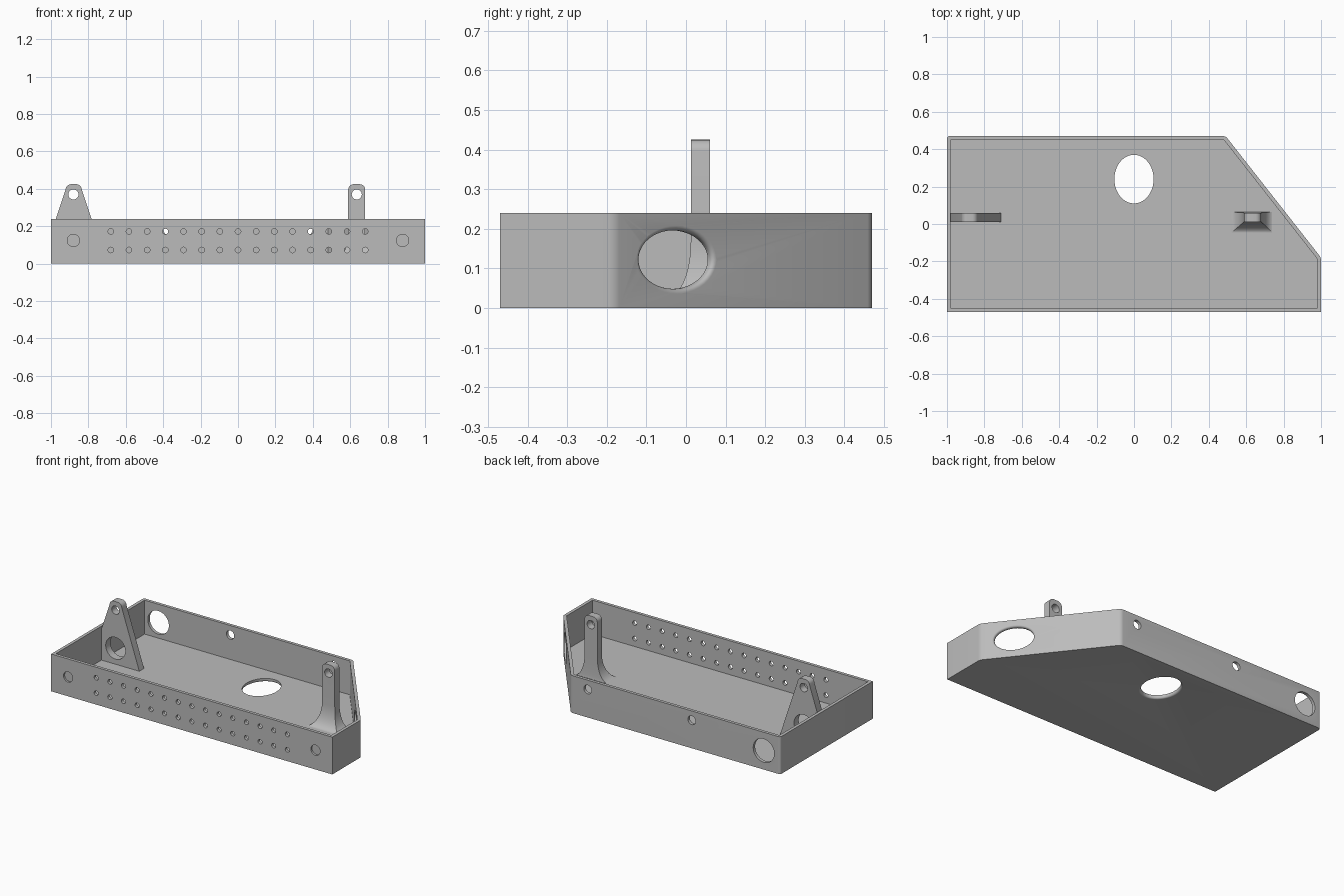
import bpy, bmesh, math
from mathutils import Vector

if "Cube" in bpy.data.objects:
    bpy.data.objects.remove(bpy.data.objects["Cube"])

HEIGHT, WALL, FLOOR = 0.24, 0.02, 0.022
TOP = 0.425

grey = bpy.data.materials.new("plain grey")
grey.use_nodes = True
grey.diffuse_color = (0.5, 0.5, 0.5, 1)
grey.node_tree.nodes["Principled BSDF"].inputs["Base Color"].default_value = (0.5, 0.5, 0.5, 1)


def make_object(name, bm):
    bmesh.ops.recalc_face_normals(bm, faces=bm.faces[:])
    mesh = bpy.data.meshes.new(name)
    bm.to_mesh(mesh)
    bm.free()
    mesh.materials.append(grey)
    obj = bpy.data.objects.new(name, mesh)
    bpy.context.collection.objects.link(obj)
    return obj


def loft(bm, rings):
    """Skin closed rings of equal point count and cap both ends."""
    rows = [[bm.verts.new(p) for p in ring] for ring in rings]
    n = len(rows[0])
    for a, b in zip(rows, rows[1:]):
        for i in range(n):
            j = (i + 1) % n
            bm.faces.new((a[i], a[j], b[j], b[i]))
    bm.faces.new(rows[0])
    bm.faces.new(rows[-1])


def add_hole(bm, centre, outward, ru, rv, depth, lip=0.0, sides=40):
    """Elliptic cutter starting at an outer surface, with an optional rounded lip."""
    w = Vector(outward).normalized()
    v = Vector((0, 1, 0)) if abs(w.z) > 0.9 else Vector((0, 0, 1))
    u = v.cross(w)
    steps = [(0.01, lip)]
    if lip:
        for k in range(7):
            t = math.radians(15 * k)
            steps.append((-lip * (1 - math.cos(t)), lip * (1 - math.sin(t))))
    steps.append((-depth, 0.0))
    angles = [math.tau * i / sides for i in range(sides)]
    loft(bm, [[Vector(centre) + w * d + u * (ru + g) * math.cos(a) + v * (rv + g) * math.sin(a)
               for a in angles] for d, g in steps])


def cut(obj, bm):
    """Subtract the cutter mesh from the object and bake the result."""
    cutter = make_object("hole_cutter", bm)
    cutter.hide_render = True
    mod = obj.modifiers.new("holes", 'BOOLEAN')
    mod.operation, mod.solver, mod.object = 'DIFFERENCE', 'EXACT', cutter
    graph = bpy.context.evaluated_depsgraph_get()
    baked = bpy.data.meshes.new_from_object(obj.evaluated_get(graph))
    obj.modifiers.clear()
    obj.data = baked
    bpy.data.objects.remove(cutter)


def slab(name, sections):
    """Upright lug from (z, x0, x1, y0, y1) sections, finished with a rounded top."""
    z, x0, x1, y0, y1 = sections[-1]
    r = TOP - z
    for k in range(1, 7):
        t = math.radians(15 * k)
        d = r * (1 - math.cos(t))
        sections.append((z + r * math.sin(t), x0 + d, x1 - d, y0, y1))
    bm = bmesh.new()
    loft(bm, [[(a, c, h), (b, c, h), (b, d, h), (a, d, h)] for h, a, b, c, d in sections])
    return make_object(name, bm)


# Open tray with one cut-off corner
outline = [(-1, -0.47), (1, -0.47), (1, -0.18), (0.49, 0.47), (-1, 0.47)]
bm = bmesh.new()
loft(bm, [[(x, y, z) for x, y in outline] for z in (0, HEIGHT)])
bmesh.ops.recalc_face_normals(bm, faces=bm.faces[:])
lid = [f for f in bm.faces if f.calc_center_median().z > HEIGHT - 0.001]
bmesh.ops.inset_region(bm, faces=lid, thickness=WALL, use_even_offset=True)
well = bmesh.ops.extrude_discrete_faces(bm, faces=lid)["faces"][0]
bmesh.ops.translate(bm, verts=well.verts[:], vec=(0, 0, FLOOR - HEIGHT))
corners = [e for e in bm.edges
           if abs(e.verts[0].co.z - e.verts[1].co.z) > HEIGHT - 0.001 and e.verts[0].co.y > -0.3]
bmesh.ops.bevel(bm, geom=corners, offset=0.014, segments=5, profile=0.5, affect='EDGES')
tray = make_object("tray", bm)

# Tray holes: two rows of pinholes and two blind sockets on the front
holes = bmesh.new()
for i in range(15):
    for z in (0.073, 0.172):
        add_hole(holes, (-0.68 + i * 1.36 / 14, -0.47, z), (0, -1, 0), 0.015, 0.015, 0.04, sides=16)
for x in (-0.88, 0.88):
    add_hole(holes, (x, -0.47, 0.124), (0, -1, 0), 0.033, 0.033, 0.012, sides=24)
# Back wall: one large hole and two small ones
add_hole(holes, (-0.882, 0.47, 0.122), (0, 1, 0), 0.075, 0.075, 0.04)
for x in (-0.37, 0.37):
    add_hole(holes, (x, 0.47, 0.18), (0, 1, 0), 0.028, 0.028, 0.04, sides=24)
# Oval openings with rounded lips in the slanted wall and the floor
start, end = Vector((1, -0.18, 0.122)), Vector((0.49, 0.47, 0.122))
run = end - start
add_hole(holes, start.lerp(end, 0.24), (run.y, -run.x, 0), 0.116, 0.074, 0.04, lip=0.012)
add_hole(holes, (0, 0.24, 0), (0, 0, -1), 0.105, 0.13, 0.04, lip=0.012)
cut(tray, holes)

# Tapered lug beside the right wall
Y0, Y1 = 0.012, 0.06
right_lug = slab("right_lug", [(0.02, -0.982, -0.71, Y0, Y1),
                               (0.215, -0.982, -0.775, Y0, Y1),
                               (0.395, -0.922, -0.835, Y0, Y1)])
holes = bmesh.new()
add_hole(holes, (-0.88, Y0, 0.37), (0, -1, 0), 0.027, 0.027, 0.08, sides=24)
add_hole(holes, (-0.88, Y0, 0.125), (0, -1, 0), 0.07, 0.07, 0.08)
cut(right_lug, holes)

# Straight post with a flared foot near the slanted wall
foot = []
for k in range(11):
    t = math.radians(9 * k)
    flare = 1 - math.sin(t)
    foot.append((0.02 + 0.145 * (1 - math.cos(t)), 0.589 - 0.08 * flare, 0.68 + 0.07 * flare,
                 Y0 - 0.068 * flare, Y1 + 0.005 * flare))
foot.append((0.395, 0.589, 0.68, Y0, Y1))
left_post = slab("left_post", foot)
holes = bmesh.new()
add_hole(holes, (0.635, Y0, 0.37), (0, -1, 0), 0.027, 0.027, 0.08, sides=24)
cut(left_post, holes)

# Smooth the round surfaces, keep the corners crisp
bpy.ops.object.select_all(action='DESELECT')
for obj in (tray, right_lug, left_post):
    obj.select_set(True)
bpy.context.view_layer.objects.active = tray
bpy.ops.object.shade_smooth_by_angle(angle=math.radians(30))
